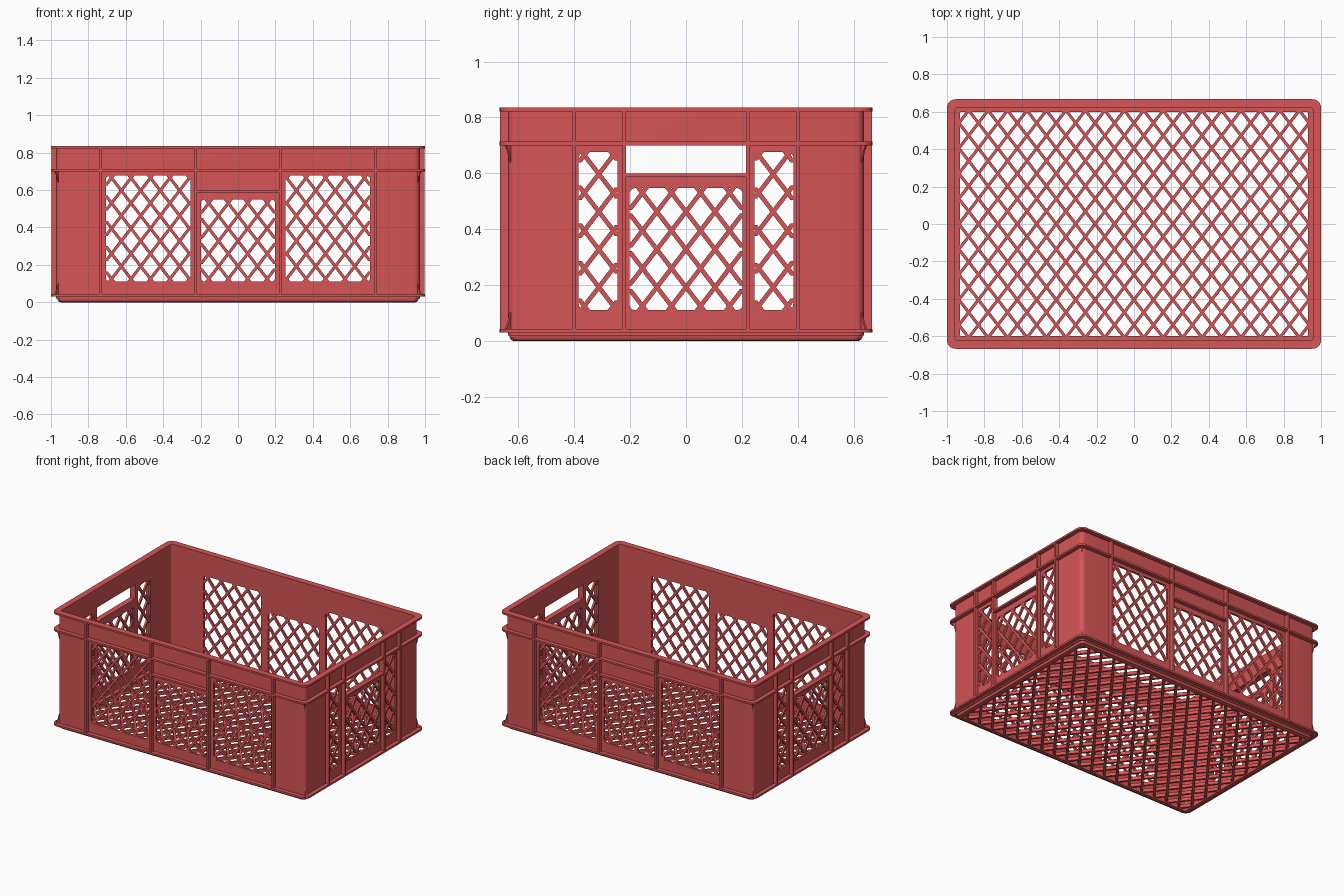
import bpy, bmesh, math
from mathutils import Vector

cube = bpy.data.objects.get("Cube")
if cube:
    bpy.data.objects.remove(cube, do_unlink=True)

red = bpy.data.materials.new("crate red")
red.use_nodes = True
RGB = (0.67, 0.09, 0.092, 1)
red.diffuse_color = RGB
bsdf = next(n for n in red.node_tree.nodes if n.type == 'BSDF_PRINCIPLED')
bsdf.inputs["Base Color"].default_value = RGB
bsdf.inputs["Roughness"].default_value = 0.6

# Main sizes: half width and half depth of wall faces and flange edge
OX, OY = 0.972, 0.637
IX, IY = 0.957, 0.622
FX, FY = 1.0, 0.667
Z_BASE, Z_BAND, Z_TOP = 0.03, 0.70, 0.835
parts = []


def finish(name, bm):
    bmesh.ops.recalc_face_normals(bm, faces=bm.faces)
    mesh = bpy.data.meshes.new(name)
    bm.to_mesh(mesh)
    bm.free()
    obj = bpy.data.objects.new(name, mesh)
    obj.data.materials.append(red)
    bpy.context.collection.objects.link(obj)
    parts.append(obj)
    return obj


def rounded(u0, u1, v0, v1, r, n=6):
    """Outline of a rounded rectangle."""
    pts = []
    corners = ((u1 - r, v1 - r), (u0 + r, v1 - r), (u0 + r, v0 + r), (u1 - r, v0 + r))
    for k, (cu, cv) in enumerate(corners):
        for i in range(n + 1):
            a = math.pi / 2 * (k + i / n)
            pts.append((cu + r * math.cos(a), cv + r * math.sin(a)))
    return pts


def prism(bm, pts, d0, d1, place):
    """Extrude a flat outline from depth d0 to d1."""
    a = [bm.verts.new(place(u, v, d0)) for u, v in pts]
    b = [bm.verts.new(place(u, v, d1)) for u, v in pts]
    bm.faces.new(a)
    bm.faces.new(b[::-1])
    for i in range(len(pts)):
        j = (i + 1) % len(pts)
        bm.faces.new((a[i], a[j], b[j], b[i]))


def box(bm, u0, u1, v0, v1, d0, d1, place):
    prism(bm, [(u0, v0), (u1, v0), (u1, v1), (u0, v1)], d0, d1, place)


def ring(name, profile):
    """Sweep a closed profile of (half x, half y, radius, z) around the crate."""
    bm = bmesh.new()
    loops = [[bm.verts.new((x, y, z)) for x, y in rounded(-hx, hx, -hy, hy, r)]
             for hx, hy, r, z in profile]
    for k, a in enumerate(loops):
        b = loops[(k + 1) % len(loops)]
        for i in range(len(a)):
            j = (i + 1) % len(a)
            bm.faces.new((a[i], a[j], b[j], b[i]))
    return finish(name, bm)


def flat_ring(name, ox, oy, ro, ix, iy, ri, z0, z1):
    return ring(name, [(ox, oy, ro, z0), (ox, oy, ro, z1), (ix, iy, ri, z1), (ix, iy, ri, z0)])


def on_long(u, v, d):      # walls facing front and back
    return Vector((u, d, v))


def on_short(u, v, d):     # walls facing left and right
    return Vector((d, u, v))


def on_floor(u, v, d):
    return Vector((u, v, d))


# Window openings as (u0, u1, v0, v1)
long_windows = [(-0.707, -0.253, 0.11, 0.677), (-0.199, 0.199, 0.11, 0.55), (0.253, 0.707, 0.11, 0.677)]
short_windows = [(-0.384, -0.245, 0.11, 0.677), (-0.203, 0.203, 0.11, 0.547), (0.245, 0.384, 0.11, 0.677)]
handle = (-0.216, 0.216, 0.6, 0.702)

# Wall shell with the openings cut out
walls = flat_ring("walls", OX, OY, 0.03, IX, IY, 0.015, 0.02, Z_TOP - 0.005)
for openings, place in ((long_windows, on_long), (short_windows + [handle], on_short)):
    bm = bmesh.new()
    for o in openings:
        prism(bm, rounded(*o, 0.003 if o is handle else 0.022), -1.2, 1.2, place)
    cutter = finish("window_cutter", bm)
    parts.remove(cutter)
    cutter.hide_render = True
    mod = walls.modifiers.new("windows", 'BOOLEAN')
    mod.operation, mod.solver, mod.object = 'DIFFERENCE', 'EXACT', cutter
    bpy.context.view_layer.objects.active = walls
    bpy.ops.object.modifier_apply(modifier=mod.name)
    bpy.data.objects.remove(cutter, do_unlink=True)

# Flanges around the outside and the foot frame
flat_ring("top_rim", FX, FY, 0.045, IX, IY, 0.015, Z_TOP - 0.013, Z_TOP)
flat_ring("band_flange", FX, FY, 0.045, IX + 0.006, IY + 0.006, 0.02, Z_BAND, Z_BAND + 0.013)
flat_ring("base_flange", FX, FY, 0.045, IX + 0.006, IY + 0.006, 0.02, Z_BASE, Z_BASE + 0.013)
ring("foot_frame", [(0.965, 0.632, 0.03, 0.035), (0.965, 0.632, 0.03, 0.014),
                    (0.960, 0.627, 0.028, 0.004), (0.950, 0.617, 0.024, 0.0),
                    (0.930, 0.598, 0.006, 0.0), (0.930, 0.598, 0.006, 0.035)])

# Diamond lattice
PITCH, RISE, STRAND = 0.104, 0.135, 0.016


def lattice(bm, rect, d0, d1, place, v_ref):
    u0, u1, v0, v1 = rect
    half = STRAND / 2 * math.hypot(PITCH, RISE) / RISE
    count = int((u1 - u0 + v1 - v0) / PITCH) + 12
    for sign in (-1, 1):
        slope = sign * PITCH / RISE
        for n in range(-count, count + 1):
            base = n * PITCH
            ends = sorted(((u0 - base) / slope + v_ref, (u1 - base) / slope + v_ref))
            a, b = max(v0, ends[0]), min(v1, ends[1])
            if b - a < 0.004:
                continue
            ua, ub = base + slope * (a - v_ref), base + slope * (b - v_ref)
            prism(bm, [(ua - half, a), (ua + half, a), (ub + half, b), (ub - half, b)], d0, d1, place)


bm = bmesh.new()
lattice(bm, (-0.935, 0.935, -0.603, 0.603), 0.008, 0.03, on_floor, 0)
finish("floor_lattice", bm)

for side, sgn, windows, place, inner, outer, edge, ribs in (
        ("front", -1, long_windows, on_long, IY, OY, FY, (0.225, 0.735)),
        ("back", 1, long_windows, on_long, IY, OY, FY, (0.225, 0.735)),
        ("right", -1, short_windows, on_short, IX, OX, FX, (0.221, 0.4)),
        ("left", 1, short_windows, on_short, IX, OX, FX, (0.221, 0.4))):
    # Window lattices
    bm = bmesh.new()
    for w in windows:
        lattice(bm, w, sgn * (inner + 0.001), sgn * (outer - 0.001), place, 0.0575)
    finish(side + "_lattice", bm)
    # Upright ribs and the ledge above the middle window
    bm = bmesh.new()
    d0, d1 = sgn * (outer - 0.006), sgn * (edge - 0.002)
    for r in ribs:
        for u in (-r, r):
            box(bm, u - 0.007, u + 0.007, Z_BASE + 0.005, Z_TOP - 0.005, d0, d1, place)
    finish(side + "_ribs", bm)
    bm = bmesh.new()
    box(bm, -ribs[0], ribs[0], 0.586, 0.599, d0, d1, place)
    finish(side + "_ledge", bm)

# Slim corner gussets below the band and above the base flange
bm = bmesh.new()
for sx in (-1, 1):
    for sy in (-1, 1):
        def on_corner(u, v, d, sx=sx, sy=sy):
            k = math.sqrt(0.5)
            return Vector((sx * (0.955 + k * (u + d)), sy * (0.622 + k * (u - d)), v))
        for z, dz in ((Z_BAND + 0.004, -0.065), (Z_BASE + 0.009, 0.065)):
            prism(bm, [(0.004, z), (0.036, z), (0.021, z + dz * 0.4), (0.012, z + dz), (0.004, z + dz)],
                  -0.004, 0.004, on_corner)
finish("corner_gussets", bm)

# Smooth the rounded corners, keep edges crisp
bpy.ops.object.select_all(action='DESELECT')
for p in parts:
    p.select_set(True)
bpy.context.view_layer.objects.active = walls
bpy.ops.object.shade_smooth_by_angle(angle=math.radians(30))
